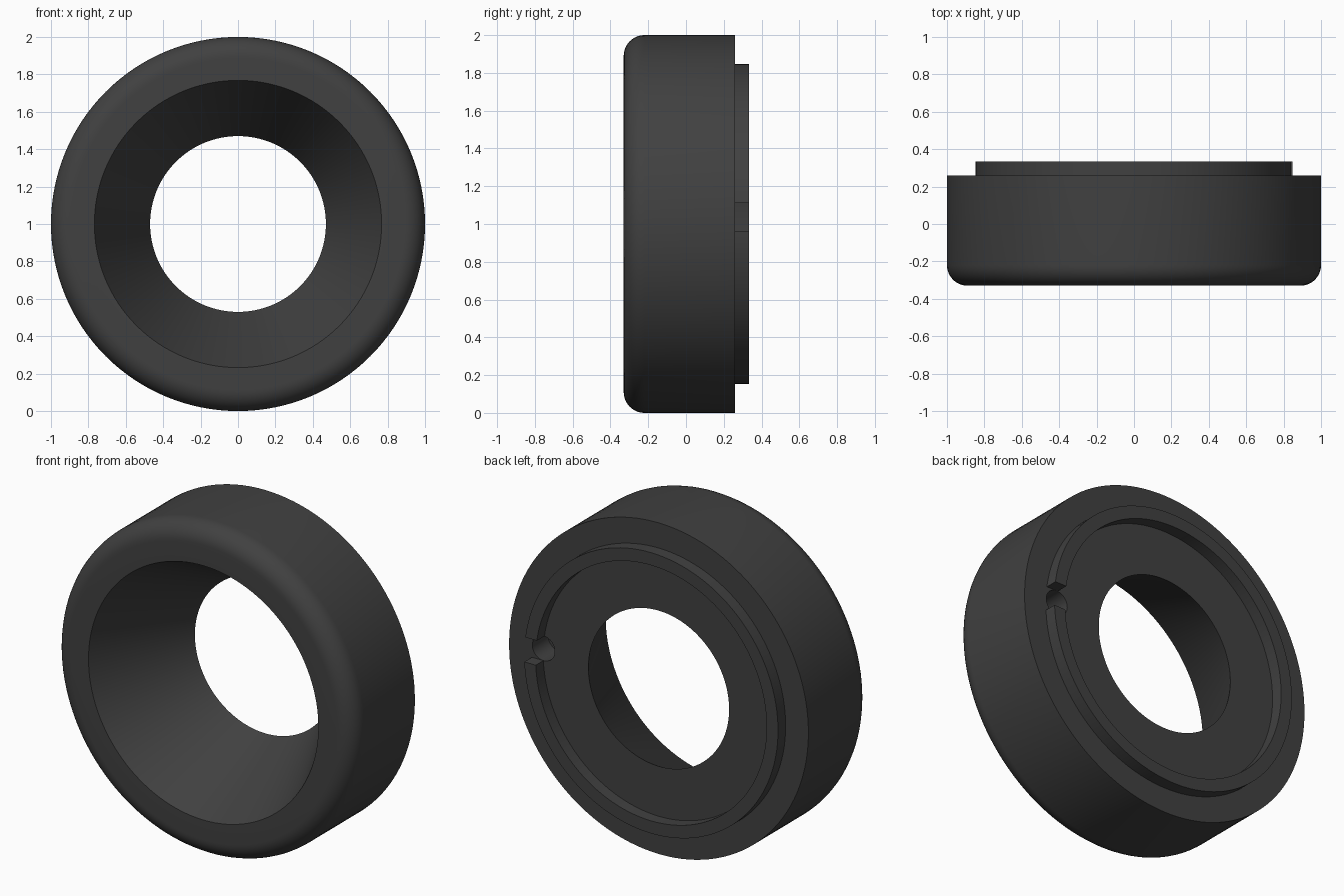
import bpy, bmesh, math
from mathutils import Matrix

if "Cube" in bpy.data.objects:
    bpy.data.objects.remove(bpy.data.objects["Cube"])

SEG = 128
rubber = bpy.data.materials.new("charcoal")
rubber.diffuse_color = (0.052, 0.052, 0.052, 1)
rubber.use_nodes = True
rubber.node_tree.nodes["Principled BSDF"].inputs["Base Color"].default_value = rubber.diffuse_color


def finish(name, bm, mat=None):
    bmesh.ops.recalc_face_normals(bm, faces=bm.faces)
    me = bpy.data.meshes.new(name)
    bm.to_mesh(me)
    bm.free()
    ob = bpy.data.objects.new(name, me)
    bpy.context.collection.objects.link(ob)
    if mat:
        me.materials.append(mat)
    return ob


def lathe(name, profile, mat):
    """Turn a closed (radius, y) profile about the y axis at z = 1."""
    bm = bmesh.new()
    rings = []
    for i in range(SEG):
        a = 2 * math.pi * i / SEG
        rings.append([bm.verts.new((r * math.cos(a), y, 1 + r * math.sin(a)))
                      for r, y in profile])
    n = len(profile)
    for i in range(SEG):
        p, q = rings[i], rings[(i + 1) % SEG]
        for j in range(n):
            k = (j + 1) % n
            bm.faces.new((p[j], p[k], q[k], q[j]))
    return finish(name, bm, mat)


# Ring: tapered bore, rounded front rim, raised lip on the back
FRONT, BACK, LIP, FILLET = -0.33, 0.26, 0.333, 0.11
profile = [(0.47, BACK), (0.768, FRONT)]
for i in range(11):
    a = math.pi / 2 * i / 10
    profile.append((1 - FILLET + FILLET * math.sin(a),
                    FRONT + FILLET - FILLET * math.cos(a)))
profile += [(1, BACK), (0.848, BACK), (0.848, LIP), (0.772, LIP), (0.772, BACK)]
ring = lathe("ring", profile, rubber)

# Notch: blind round hole at the lip's inner edge, and a slot out through the lip
HOLE_X, HOLE_Z, HOLE_R = 0.77, 1.037, 0.075

bm = bmesh.new()
bmesh.ops.create_cone(bm, cap_ends=True, segments=32, radius1=HOLE_R, radius2=HOLE_R,
                      depth=0.4, matrix=Matrix.Translation((HOLE_X, 0.31, HOLE_Z))
                      @ Matrix.Rotation(math.pi / 2, 4, 'X'))
hole = finish("hole_cutter", bm)

bm = bmesh.new()
bmesh.ops.create_cube(bm, size=1, matrix=Matrix.Translation((0.85, BACK + 0.1001, HOLE_Z))
                      @ Matrix.Diagonal((0.16, 0.2, 2 * HOLE_R, 1)))
slot = finish("slot_cutter", bm)

for cutter in (hole, slot):
    cutter.hide_render = True
    cutter.hide_set(True)
    mod = ring.modifiers.new(cutter.name, 'BOOLEAN')
    mod.object = cutter
    mod.operation = 'DIFFERENCE'
    mod.solver = 'EXACT'

# Apply the cuts, then smooth the round surfaces
bpy.context.view_layer.objects.active = ring
ring.select_set(True)
for mod in list(ring.modifiers):
    bpy.ops.object.modifier_apply(modifier=mod.name)
for cutter in (hole, slot):
    bpy.data.objects.remove(cutter)
bpy.ops.object.shade_smooth_by_angle(angle=math.radians(30))
